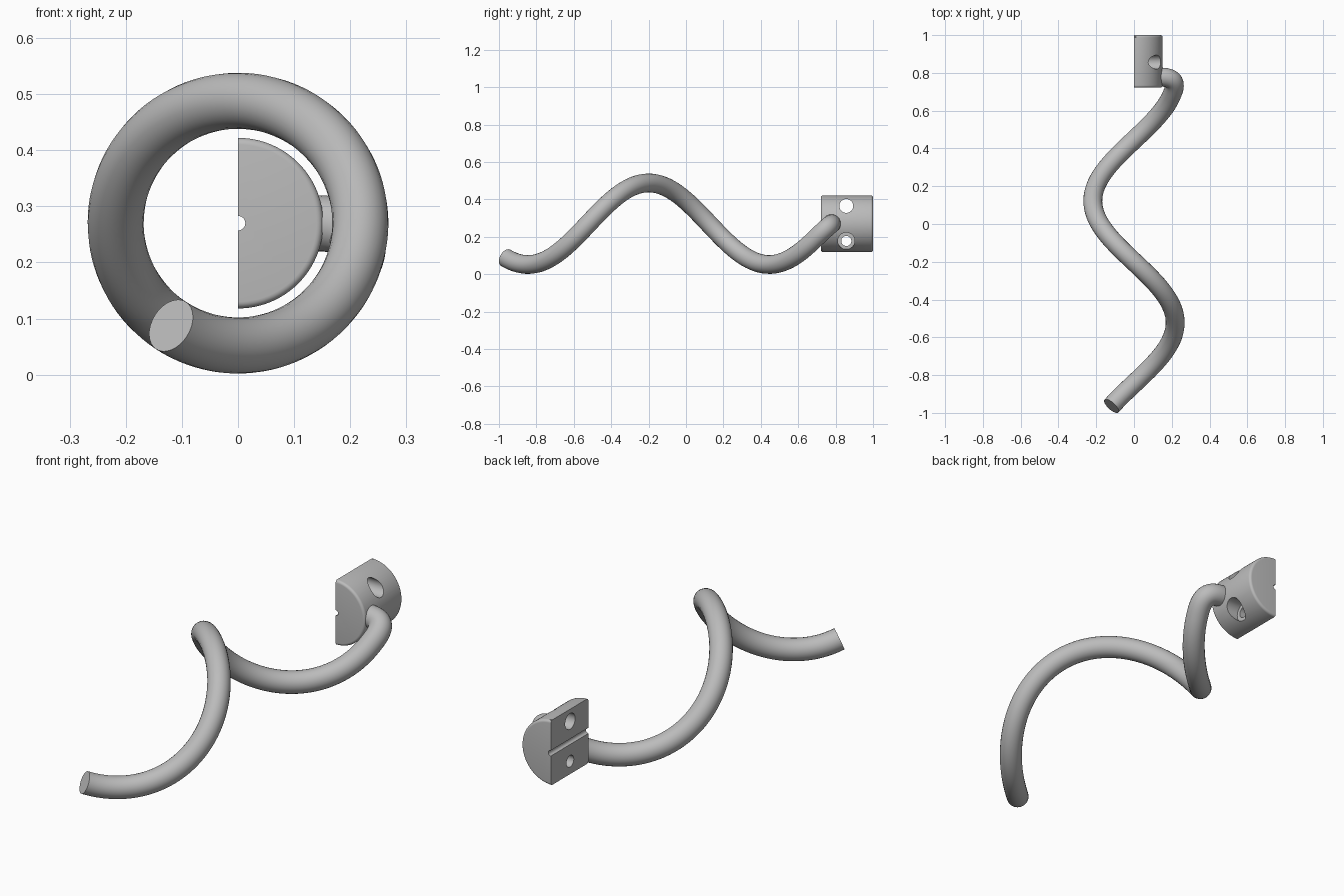
import bpy
import math
from mathutils import Vector

cube = bpy.data.objects.get("Cube")
if cube:
    bpy.data.objects.remove(cube, do_unlink=True)

AXIS_Z = 0.27      # height of the coil axis
COIL_R = 0.218
TUBE_R = 0.05
PITCH = 1.29

steel = bpy.data.materials.new("grey steel")
steel.use_nodes = True
GREY = (0.5, 0.5, 0.5, 1)
steel.diffuse_color = GREY
steel.node_tree.nodes["Principled BSDF"].inputs["Base Color"].default_value = GREY


def activate(obj):
    bpy.ops.object.select_all(action="DESELECT")
    obj.select_set(True)
    bpy.context.view_layer.objects.active = obj


def cylinder(name, radius, start, end, sides=64):
    start, end = Vector(start), Vector(end)
    axis = end - start
    bpy.ops.mesh.primitive_cylinder_add(
        vertices=sides, radius=radius, depth=axis.length,
        location=(start + end) / 2,
        rotation=axis.to_track_quat("Z", "Y").to_euler())
    obj = bpy.context.object
    obj.name = name
    return obj


def cut(target, cutter):
    mod = target.modifiers.new("cut", "BOOLEAN")
    mod.operation = "DIFFERENCE"
    mod.solver = "EXACT"
    mod.object = cutter
    activate(target)
    bpy.ops.object.modifier_apply(modifier=mod.name)
    bpy.data.objects.remove(cutter, do_unlink=True)


def finish(obj):
    obj.data.materials.clear()
    obj.data.materials.append(steel)
    activate(obj)
    bpy.ops.object.shade_smooth_by_angle(angle=math.radians(30))


# Coiled rod: a helix that ends in a bend towards the clamp block
def helix(y):
    a = 2 * math.pi * (y + 0.2) / PITCH
    return Vector((-COIL_R * math.sin(a), y, AXIS_Z + COIL_R * math.cos(a)))


Y0, Y1 = -0.964, 0.69
STEPS = 140
path = [helix(Y0 + (Y1 - Y0) * i / STEPS) for i in range(STEPS + 1)]
p0 = path[-1]
tangent = (path[-1] - path[-2]).normalized()
p3 = Vector((0.13, 0.778, AXIS_Z))
p1 = p0 + tangent * 0.085
p2 = p3 + Vector((0.085, 0, 0))
for i in range(1, 25):
    t = i / 24
    s = 1 - t
    path.append(p0 * s**3 + p1 * 3 * s * s * t + p2 * 3 * s * t * t + p3 * t**3)

curve = bpy.data.curves.new("coiled_rod", "CURVE")
curve.dimensions = "3D"
curve.bevel_depth = TUBE_R
curve.bevel_resolution = 10
curve.use_fill_caps = True
spline = curve.splines.new("POLY")
spline.points.add(len(path) - 1)
for point, co in zip(spline.points, path):
    point.co = (*co, 1)
rod = bpy.data.objects.new("coiled_rod", curve)
bpy.context.collection.objects.link(rod)
activate(rod)
bpy.ops.object.convert(target="MESH")
finish(bpy.context.object)

# Clamp block: half of a cylinder with rounded rims
block = cylinder("clamp_block", 0.152, (0, 0.722, AXIS_Z), (0, 1, AXIS_Z), 96)
bevel = block.modifiers.new("rim", "BEVEL")
bevel.width = 0.012
bevel.segments = 5
bevel.limit_method = "ANGLE"
bevel.angle_limit = math.radians(40)
activate(block)
bpy.ops.object.modifier_apply(modifier=bevel.name)

bpy.ops.mesh.primitive_cube_add(size=1, location=(-0.5, 0.86, AXIS_Z))
cut(block, bpy.context.object)

# Groove along the flat face, then screw holes and a counterbore
HOLE_Y = 0.857
cut(block, cylinder("groove", 0.013, (0, 0.6, AXIS_Z), (0, 1.1, AXIS_Z), 32))
for radius, x, z in ((0.037, -0.1, 0.365), (0.027, -0.1, 0.178), (0.045, 0.07, 0.178)):
    cut(block, cylinder("hole", radius, (x, HOLE_Y, z), (0.3, HOLE_Y, z), 48))
finish(block)
